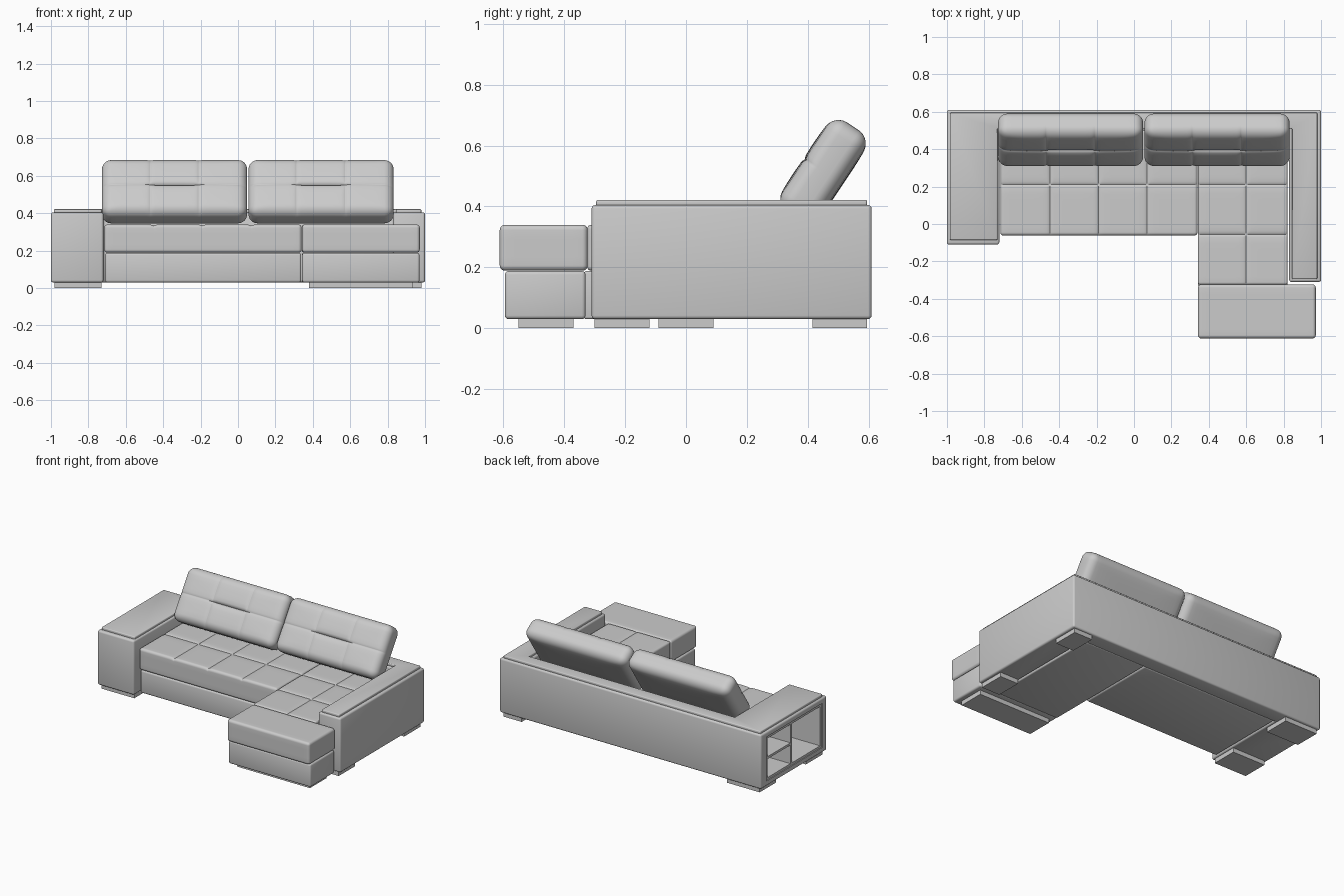
import bpy, bmesh, math
from mathutils import Matrix

if "Cube" in bpy.data.objects:
    bpy.data.objects.remove(bpy.data.objects["Cube"])


def finish(name, bm, bevel=0.0, smooth=35):
    bmesh.ops.recalc_face_normals(bm, faces=bm.faces)
    me = bpy.data.meshes.new(name)
    bm.to_mesh(me)
    bm.free()
    ob = bpy.data.objects.new(name, me)
    bpy.context.collection.objects.link(ob)
    bpy.ops.object.select_all(action='DESELECT')
    bpy.context.view_layer.objects.active = ob
    ob.select_set(True)
    if bevel:
        m = ob.modifiers.new("soft_edges", 'BEVEL')
        m.width, m.segments, m.limit_method = bevel, 3, 'ANGLE'
        bpy.ops.object.modifier_apply(modifier=m.name)
    bpy.ops.object.shade_smooth_by_angle(angle=math.radians(smooth))
    return ob


def prism(name, pts, z0, z1, bevel=0.0):
    """Plan outline extruded upwards."""
    bm = bmesh.new()
    f = bm.faces.new([bm.verts.new((x, y, z0)) for x, y in pts])
    up = bmesh.ops.extrude_face_region(bm, geom=[f])['geom']
    bmesh.ops.translate(bm, vec=(0, 0, z1 - z0),
                        verts=[v for v in up if isinstance(v, bmesh.types.BMVert)])
    return finish(name, bm, bevel)


def box(name, x, y, z, bevel=0.0):
    return prism(name, [(x[0], y[0]), (x[1], y[0]), (x[1], y[1]), (x[0], y[1])],
                 z[0], z[1], bevel)


def stops(lo, hi, r, seams=(), step=0.03):
    """Grid positions along one axis, denser at rounded edges and seams."""
    s = {round(v, 5) for k in range(5) for v in (lo + r * k / 4, hi - r * k / 4)}
    n = max(1, round((hi - lo - 2 * r) / step))
    s |= {round(lo + r + (hi - lo - 2 * r) * k / n, 5) for k in range(n + 1)}
    for c in seams:
        s = {v for v in s if abs(v - c) > 0.022}
        s |= {round(c + d, 5) for d in (-.018, -.009, -.004, 0, .004, .009, .018)}
    return sorted(s)


def cushion(name, x, y, z, r, xs=(), ys=(), depth=0.007, puff=0.0, tuft=0.0, matrix=None):
    """Rounded box with stitched grooves on its top face."""
    ax = [stops(*x, r, xs), stops(*y, r, ys), stops(*z, r)]
    lo, hi = (x[0], y[0], z[0]), (x[1], y[1], z[1])
    mid = [(a + b) / 2 for a, b in zip(lo, hi)]
    half = [(b - a) / 2 for a, b in zip(lo, hi)]
    bm, cache = bmesh.new(), {}

    def vert(key):
        if key in cache:
            return cache[key]
        p = [ax[i][key[i]] for i in range(3)]
        q = [min(max(p[i], lo[i] + r), hi[i] - r) for i in range(3)]
        d = [p[i] - q[i] for i in range(3)]
        k = r / math.sqrt(sum(c * c for c in d))
        p = [q[i] + d[i] * k for i in range(3)]
        u, v = [(p[i] - mid[i]) / half[i] for i in (0, 1)]
        h = (p[2] - mid[2]) / half[2]
        p[2] -= h * half[2] * puff * max(abs(u), abs(v)) ** 4
        if h > 0:
            gx = sum(math.exp(-abs(p[0] - c) / 0.009) for c in xs)
            gy = sum(math.exp(-abs(p[1] - c) / 0.009) for c in ys)
            gy *= 1 + tuft * max(0, 1 - abs(u / 0.4) ** 4)
            p[2] -= depth * max(gx, gy) * h
        cache[key] = bm.verts.new(p)
        return cache[key]

    for a in range(3):
        b, c = (a + 1) % 3, (a + 2) % 3
        for end in (0, len(ax[a]) - 1):
            for i in range(len(ax[b]) - 1):
                for j in range(len(ax[c]) - 1):
                    quad = []
                    for di, dj in ((0, 0), (1, 0), (1, 1), (0, 1)):
                        key = [0, 0, 0]
                        key[a], key[b], key[c] = end, i + di, j + dj
                        quad.append(vert(tuple(key)))
                    bm.faces.new(quad)
    if matrix:
        bm.transform(matrix)
    return finish(name, bm, smooth=60)


# Arms and back in one U-shaped body
body = prism("arms_and_back", [(-1, -.11), (-.72, -.11), (-.72, .5), (.83, .5),
                               (.83, -.31), (1, -.31), (1, .61), (-1, .61)],
             0.03, 0.405, 0.012)

# Shelf niche cut into the left arm
niche = box("niche_cutter", (-1.1, -.75), (-.06, .55), (.065, .37))
niche.hide_render = True
bpy.context.view_layer.objects.active = body
cut = body.modifiers.new("niche", 'BOOLEAN')
cut.operation, cut.solver, cut.object = 'DIFFERENCE', 'EXACT', niche
bpy.ops.object.modifier_apply(modifier=cut.name)
bpy.data.objects.remove(niche)

# Shelf boards
D = (-.995, -.751)
box("shelf_bottom", D, (-.059, .549), (.066, .082))
box("shelf_top", D, (-.059, .549), (.353, .369))
box("shelf_front_side", D, (-.059, -.043), (.082, .353))
box("shelf_back_side", D, (.533, .549), (.082, .353))
box("shelf_divider", D, (.262, .28), (.082, .353))
box("shelf_middle", D, (.28, .533), (.21, .226))

# Thin padded cap along arms and back
prism("top_cap", [(-.985, -.085), (-.73, -.085), (-.73, .51), (.845, .51),
                  (.845, -.295), (.98, -.295), (.98, .595), (-.985, .595)],
      0.40, 0.422, 0.006)

# Seat and chaise bases
box("seat_base", (-.71, .338), (-.055, .505), (.03, .188), 0.012)
box("chaise_base_inner", (.343, .822), (-.335, .505), (.03, .188), 0.008)
box("chaise_base_front", (.343, .97), (-.595, -.33), (.03, .188), 0.012)

# Seat cushions
cushion("seat_cushion", (-.715, .34), (-.062, .505), (.189, .34), 0.018,
        xs=(-.45, -.19, .07), ys=(.21,))
cushion("chaise_cushion_inner", (.342, .822), (-.325, .505), (.189, .34), 0.014,
        xs=(.6,), ys=(-.055, .21))
cushion("chaise_cushion_front", (.342, .972), (-.612, -.323), (.189, .34), 0.018)

# Reclined back cushions
for side, cx in (("left", -.339), ("right", .444)):
    place = Matrix.Translation((cx, .45, .515)) @ Matrix.Rotation(math.radians(56.3), 4, 'X')
    cushion(side + "_back_cushion", (-.388, .388), (-.178, .178), (-.078, .078), 0.05,
            xs=(-.13, .13), ys=(0,), depth=0.006, puff=0.12, tuft=2.0, matrix=place)

# Block feet
for name, x, y in (("left_front_foot", (-.98, -.73), (-.09, .09)),
                   ("left_back_foot", (-.98, -.73), (.415, .595)),
                   ("right_front_foot", (.84, .98), (-.3, -.12)),
                   ("right_back_foot", (.84, .98), (.415, .595)),
                   ("chaise_foot", (.38, .935), (-.55, -.37))):
    box(name, x, y, (0, .035))
